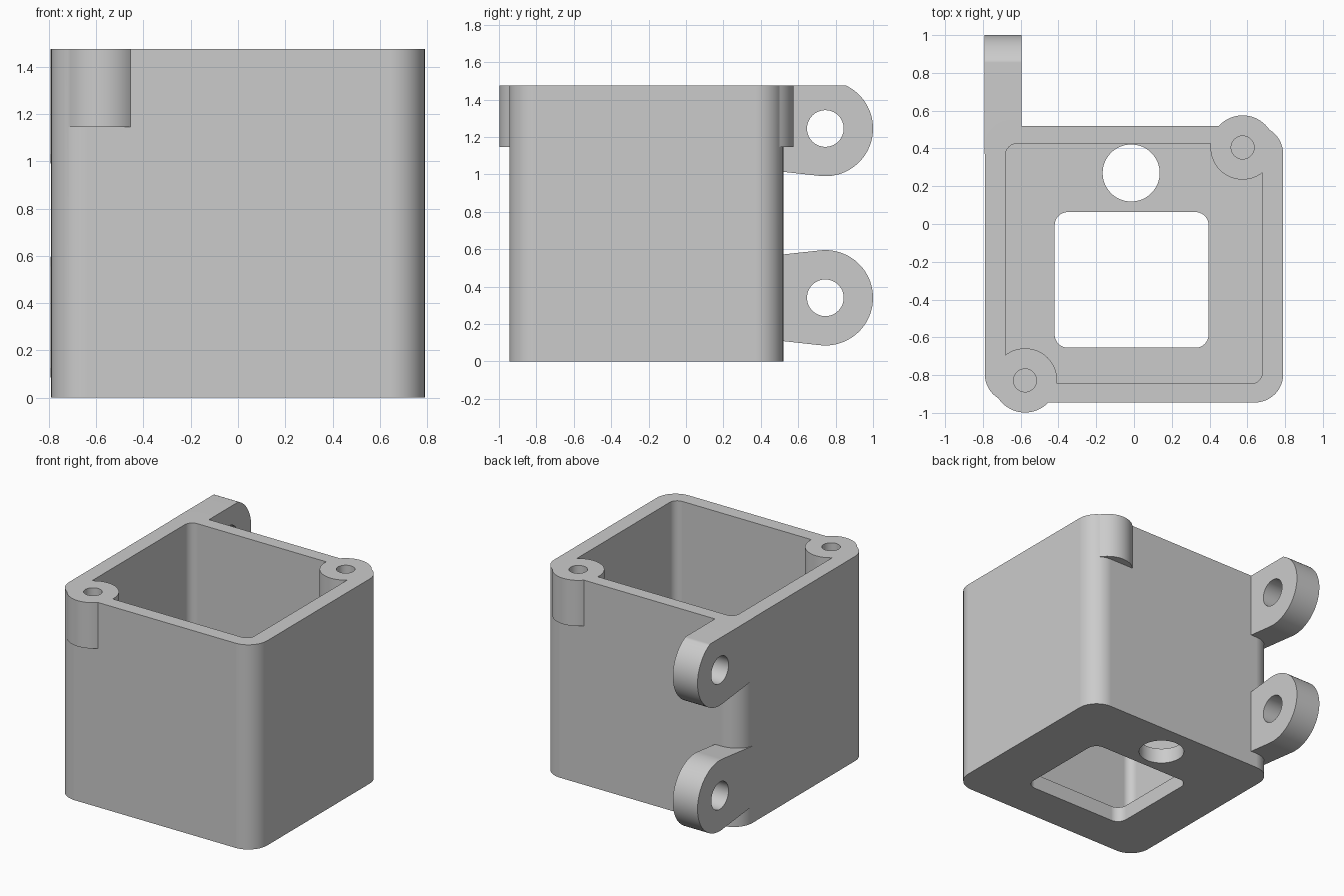
import bpy, bmesh
from math import sin, cos, pi, radians, asin

if "Cube" in bpy.data.objects:
    bpy.data.objects.remove(bpy.data.objects["Cube"], do_unlink=True)

HEIGHT = 1.475
EAR_Y, EAR_R = 0.745, 0.255

grey = bpy.data.materials.new("plain grey")
grey.use_nodes = True
grey.diffuse_color = (0.6, 0.6, 0.6, 1)
grey.node_tree.nodes["Principled BSDF"].inputs["Base Color"].default_value = (0.6, 0.6, 0.6, 1)


def arc(cx, cy, r, start, end, steps):
    """Points along an arc, angles in radians."""
    angles = [start + (end - start) * i / steps for i in range(steps + 1)]
    return [(cx + r * cos(a), cy + r * sin(a)) for a in angles]


def circle(cx, cy, r, steps=64):
    return arc(cx, cy, r, 0, 2 * pi, steps)[:-1]


def rounded_rect(x0, x1, y0, y1, r):
    corners = [(x1 - r, y1 - r), (x0 + r, y1 - r), (x0 + r, y0 + r), (x1 - r, y0 + r)]
    return [p for i, (x, y) in enumerate(corners)
            for p in arc(x, y, r, i * pi / 2, (i + 1) * pi / 2, 12)]


def prism(name, profile, low, high, axis="z"):
    """Extrude a closed profile along z, or a (y, z) profile along x."""
    place = (lambda a, b: (a, b, low)) if axis == "z" else (lambda a, b: (low, a, b))
    shift = (0, 0, high - low) if axis == "z" else (high - low, 0, 0)
    bm = bmesh.new()
    face = bm.faces.new([bm.verts.new(place(a, b)) for a, b in profile])
    new = bmesh.ops.extrude_face_region(bm, geom=[face])["geom"]
    bmesh.ops.translate(bm, vec=shift, verts=[v for v in new if isinstance(v, bmesh.types.BMVert)])
    bmesh.ops.recalc_face_normals(bm, faces=bm.faces)
    mesh = bpy.data.meshes.new(name)
    bm.to_mesh(mesh)
    bm.free()
    mesh.materials.append(grey)
    obj = bpy.data.objects.new(name, mesh)
    bpy.context.collection.objects.link(obj)
    return obj


def combine(target, tool, operation):
    """Apply a boolean and discard the helper."""
    tool.hide_render = True
    mod = target.modifiers.new("shape", "BOOLEAN")
    mod.operation, mod.solver, mod.object = operation, "EXACT", tool
    bpy.context.view_layer.objects.active = target
    bpy.ops.object.modifier_apply(modifier=mod.name)
    bpy.data.objects.remove(tool, do_unlink=True)


# Outer shell
housing = prism("housing", rounded_rect(-0.79, 0.79, -0.945, 0.52, 0.15), 0, HEIGHT)

# Hinge ears: round ends that flare gently towards the wall
TILT = radians(6)
ROOT = 0.37
for z in (0.34, 1.245):
    top = min(pi / 2 - TILT, asin(min(1, (HEIGHT - z) / EAR_R)))
    tip = arc(EAR_Y, z, EAR_R, -pi / 2 - TILT, pi / 2 + TILT, 48)
    if z + EAR_R > HEIGHT:
        tip = arc(EAR_Y, z, EAR_R, -pi / 2 - TILT, top, 40)
        root_top = HEIGHT
    else:
        root_top = z + 0.215
    ear = prism("hinge_ear", [(ROOT, root_top), (ROOT, z - 0.215)] + tip, -0.792, -0.595, "x")
    combine(housing, ear, "UNION")
    combine(housing, prism("ear_hole", circle(EAR_Y, z, 0.098), -1, -0.4, "x"), "DIFFERENCE")

# Cavity and floor openings
combine(housing, prism("cavity", rounded_rect(-0.68, 0.68, -0.845, 0.425, 0.06), 0.11, 2), "DIFFERENCE")
combine(housing, prism("window", rounded_rect(-0.42, 0.395, -0.655, 0.063, 0.07), -1, 0.5), "DIFFERENCE")
combine(housing, prism("cable_hole", circle(-0.015, 0.27, 0.151), -1, 0.5), "DIFFERENCE")

# Screw bosses in two opposite corners, each with a blind hole
for x, y in ((-0.577, -0.828), (0.575, 0.405)):
    combine(housing, prism("boss", circle(x, y, 0.17), 1.145, HEIGHT), "UNION")
    combine(housing, prism("screw_hole", circle(x, y, 0.061, 32), 1.2, 2), "DIFFERENCE")

# Smooth rounded surfaces, crisp edges
bpy.ops.object.select_all(action="DESELECT")
housing.select_set(True)
bpy.context.view_layer.objects.active = housing
bpy.ops.object.shade_smooth_by_angle(angle=radians(30))
weighted = housing.modifiers.new("clean_shading", "WEIGHTED_NORMAL")
weighted.keep_sharp = True
